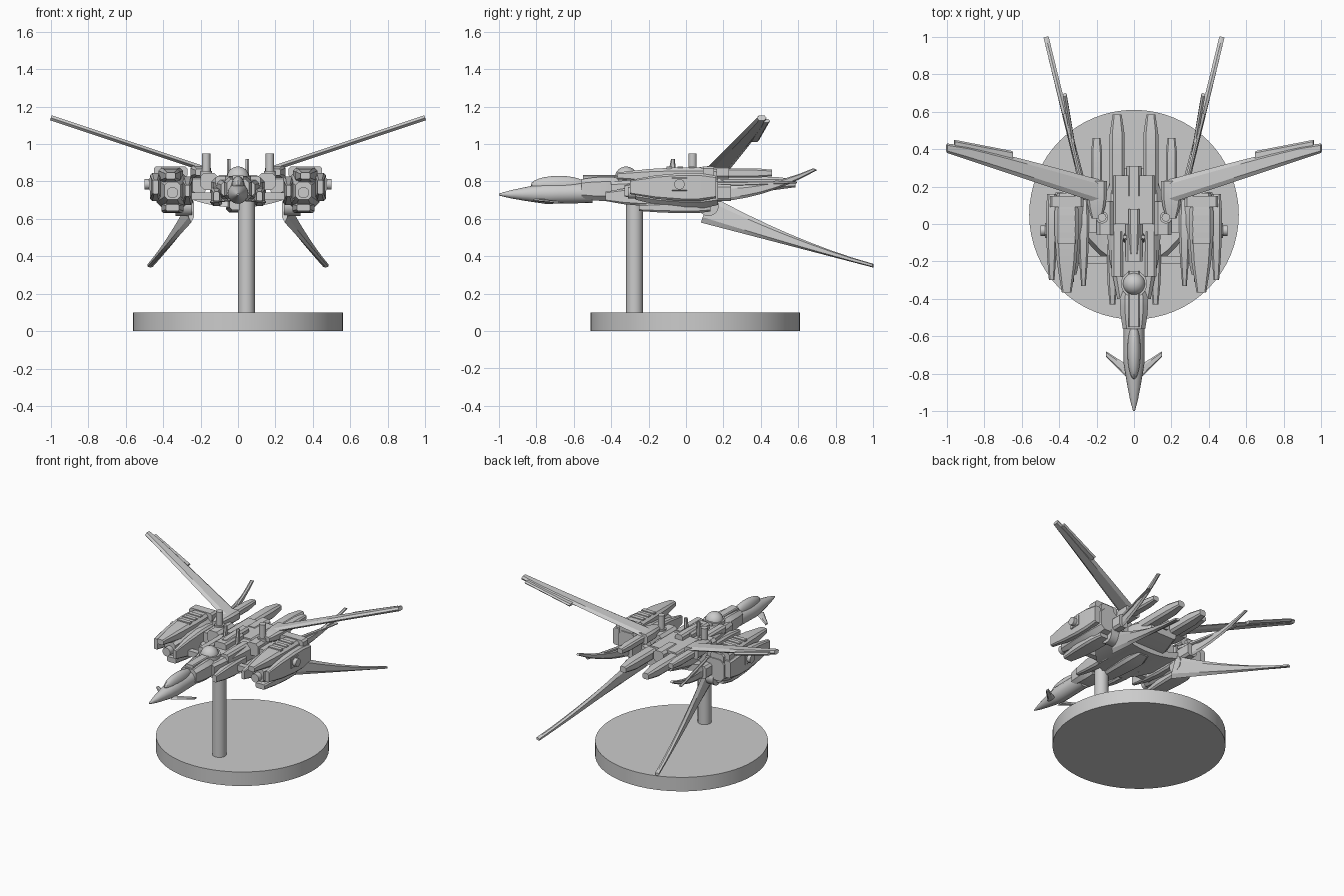
import bpy, bmesh, math
from mathutils import Matrix, Vector

default_cube = bpy.data.objects.get("Cube")
if default_cube:
    bpy.data.objects.remove(default_cube, do_unlink=True)

colour = (.6, .6, .6, 1)
grey = bpy.data.materials.new("model_grey")
grey.use_nodes = True
grey.diffuse_color = colour
grey.node_tree.nodes["Principled BSDF"].inputs["Base Color"].default_value = colour
parts = []


def finish(bm, name, paired=False):
    """Turn a bmesh into an object; paired parts are mirrored to the right."""
    bmesh.ops.recalc_face_normals(bm, faces=bm.faces)
    mesh = bpy.data.meshes.new(name)
    bm.to_mesh(mesh)
    bm.free()
    mesh.materials.append(grey)
    part = bpy.data.objects.new(name, mesh)
    bpy.context.collection.objects.link(part)
    if paired:
        mirror = part.modifiers.new("mirror", "MIRROR")
        mirror.use_axis[0] = True
    parts.append(part)


def skin(name, rings, paired=False):
    """Join matching rings of points into a capped solid."""
    bm = bmesh.new()
    loops = [[bm.verts.new(point) for point in ring] for ring in rings]
    for near, far in zip(loops, loops[1:]):
        for i in range(len(near)):
            bm.faces.new((near[i - 1], near[i], far[i], far[i - 1]))
    bm.faces.new(loops[0])
    bm.faces.new(loops[-1])
    finish(bm, name, paired)


def body(name, at, size, nose=1, tail=1, paired=False):
    """Chamfered armour block along y, narrowed at its nose and tail."""
    x, y, z = at
    width, length, height = size
    rings = []
    for along, scale in ((-.5, nose), (-.2, (nose + 2) / 3), (.1, 1), (.3, 1), (.5, tail)):
        w, h = width / 2 * scale, height / 2 * scale
        cut = min(w, h) * .4
        corners = []
        for sx, sz in ((-1, -1), (1, -1), (1, 1), (-1, 1)):
            side = (x + sx * w, y + along * length, z + sz * (h - cut))
            flat = (x + sx * (w - cut), y + along * length, z + sz * h)
            corners += [side, flat] if sx == sz else [flat, side]
        rings.append(corners)
    skin(name, rings, paired)


def blade(name, root, tip, root_chord, tip_chord, thick=.02, rise=1, ease=1):
    """Paired thin blade; rise bends its height and ease hollows its taper."""
    root, tip = Vector(root), Vector(tip)
    root_chord, tip_chord = Vector(root_chord), Vector(tip_chord)
    normal = root_chord.cross(tip - root).normalized() * thick / 2
    rings = []
    steps = 8
    for i in range(steps + 1):
        t = i / steps
        lead = root.lerp(tip, t)
        lead.z = root.z + (tip.z - root.z) * t ** rise
        chord = tip_chord.lerp(root_chord, (1 - t) ** ease)
        front, back = lead + chord * .2, lead + chord * .8
        rings.append([lead, front + normal, back + normal, lead + chord, back - normal, front - normal])
    skin(name, rings, paired=True)


def rod(name, at, radius, length, axis="Z", sides=24, paired=False):
    turns = {"X": Matrix.Rotation(math.pi / 2, 4, "Y"),
             "Y": Matrix.Rotation(math.pi / 2, 4, "X"),
             "Z": Matrix.Identity(4)}
    bm = bmesh.new()
    bmesh.ops.create_cone(bm, cap_ends=True, segments=sides, radius1=radius, radius2=radius,
                          depth=length, matrix=Matrix.Translation(at) @ turns[axis])
    finish(bm, name, paired)


def ball(name, at, size, paired=False):
    bm = bmesh.new()
    shape = Matrix.Translation(at) @ Matrix.Diagonal(size).to_4x4()
    bmesh.ops.create_uvsphere(bm, u_segments=20, v_segments=12, radius=1, matrix=shape)
    finish(bm, name, paired)


# Display stand
rod("stand_base", at=(0, .05, .05), radius=.56, length=.1, sides=64)
rod("stand_pole", at=(.045, -.275, .4), radius=.045, length=.6)

# Nose with a rounded taper, canopy and neck
nose_rings = []
for i in range(9):
    t = i / 8
    radius = .005 + .05 * min(1, 2 * t) ** .8
    middle = .73 + .01 * t
    angles = [math.tau * k / 16 for k in range(16)]
    nose_rings.append([(radius * math.cos(a), t / 2 - 1, middle + radius * math.sin(a)) for a in angles])
skin("nose", nose_rings)
ball("canopy", at=(0, -.68, .78), size=(.035, .15, .05))
body("neck", at=(0, -.46, .76), size=(.15, .2, .13), nose=.8, tail=.9)
body("neck_spine", at=(0, -.4, .82), size=(.06, .3, .03))
ball("sensor_dome", at=(0, -.32, .82), size=(.06, .06, .06))
rod("dome_collar", at=(0, -.32, .8), radius=.07, length=.06)

# Central hull, keel and rear deck
body("central_hull", at=(0, -.05, .76), size=(.3, .7, .13), nose=.6, tail=.7)
body("keel", at=(0, -.1, .68), size=(.13, .4, .09), nose=.7, tail=.6)
body("dorsal_spine", at=(0, -.1, .83), size=(.09, .2, .06))
body("dorsal_ridge", at=(0, -.04, .84), size=(.06, .24, .06), nose=.8)
body("rear_deck", at=(0, .13, .81), size=(.22, .26, .05))
body("tail_plate", at=(0, .23, .8), size=(.08, .16, .08))
body("rear_engine_block", at=(0, .2, .75), size=(.2, .14, .07), tail=.8)

# Curved shoulder plate joining the two engine arms
plate_rings = []
for i in range(-5, 6):
    x = i * .058
    bottom, front = .66 + .7 * x * x, 2.5 * x * x - .25
    top = bottom + .045
    plate_rings.append([(x, front, bottom), (x, .14, bottom), (x, .14, top), (x, front + .03, top)])
skin("shoulder_plate", plate_rings)

# Small parts either side of the hull
blade("canards", root=(.04, -.82, .7), tip=(.15, -.71, .69),
      root_chord=(0, .07, 0), tip_chord=(0, .03, 0), thick=.012)
body("forward_pods", at=(.115, -.27, .72), size=(.06, .32, .1), nose=.5, paired=True)
body("intakes", at=(.09, -.16, .8), size=(.06, .24, .06), paired=True)
body("shoulder_boxes", at=(.155, .03, .8), size=(.09, .18, .09), paired=True)
body("shoulder_struts", at=(.22, -.19, .72), size=(.18, .04, .04), paired=True)
body("arm_joints", at=(.25, .03, .77), size=(.15, .15, .08), paired=True)
rod("turret_posts", at=(.17, .035, .89), radius=.022, length=.12, paired=True)
rod("turret_feet", at=(.17, .035, .84), radius=.032, length=.03, paired=True)
blade("antennas", root=(.05, -.1, .82), tip=(.05, -.08, .92),
      root_chord=(0, .05, 0), tip_chord=(0, .02, 0))

# Tail booms
body("inner_tail_booms", at=(.09, .32, .79), size=(.08, .53, .07), tail=.6, paired=True)
body("outer_tail_booms", at=(.2, .26, .845), size=(.06, .4, .05), tail=.7, paired=True)

# Engine arms: overlapping armour with tapering noses
body("engine_arms", at=(.35, -.05, .75), size=(.17, .44, .19), nose=.5, tail=.8, paired=True)
body("upper_armour", at=(.36, -.1, .83), size=(.13, .53, .09), nose=.4, tail=.8, paired=True)
body("outer_armour", at=(.44, -.07, .77), size=(.06, .46, .15), nose=.5, tail=.8, paired=True)
body("inner_armour", at=(.27, -.1, .75), size=(.06, .46, .15), nose=.4, tail=.8, paired=True)
body("top_caps", at=(.36, .12, .85), size=(.18, .06, .06), paired=True)
body("lower_guns", at=(.35, -.06, .66), size=(.12, .38, .06), nose=.6, tail=.7, paired=True)
rod("engine_mouths", at=(.35, -.28, .74), radius=.03, length=.06, axis="Y", paired=True)
body("side_hatches", at=(.465, -.035, .785), size=(.02, .08, .07), paired=True)
rod("side_nubs", at=(.48, -.035, .785), radius=.028, length=.04, axis="X", paired=True)
for i in range(3):
    body(f"top_vents_{i}", at=(.36, i * .06 - .09, .87), size=(.1, .03, .02), paired=True)

# Swept upper wings with a trailing flap
body("wing_roots", at=(.2, .13, .85), size=(.11, .2, .07), nose=.5, paired=True)
blade("upper_wings", root=(.16, .1, .86), tip=(1, .38, 1.14),
      root_chord=(0, .13, 0), tip_chord=(0, .05, 0), thick=.028, ease=.6)
blade("wing_flaps", root=(.65, .34, 1.02), tip=(.96, .4, 1.125),
      root_chord=(0, .05, 0), tip_chord=(0, .05, 0))

# Hinged fins trailing behind the arms
rod("fin_hinges", at=(.29, .12, .67), radius=.055, length=.09, axis="X", paired=True)
body("fin_mounts", at=(.29, .17, .74), size=(.07, .14, .09), paired=True)
blade("long_lower_fins", root=(.25, .08, .58), tip=(.47, 1, .34),
      root_chord=(0, .06, .14), tip_chord=(0, 0, .02), thick=.028, ease=1.7)
blade("short_upper_fins", root=(.27, .1, .69), tip=(.37, .7, .86),
      root_chord=(0, 0, .1), tip_chord=(0, -.02, .01), rise=2)
blade("fin_spikes", root=(.26, .14, .77), tip=(.37, .59, .79),
      root_chord=(0, 0, .03), tip_chord=(0, 0, .01))

# Smooth the rounded parts while keeping hard edges
bpy.ops.object.select_all(action="DESELECT")
for part in parts:
    part.select_set(True)
bpy.context.view_layer.objects.active = parts[0]
bpy.ops.object.shade_smooth_by_angle(angle=math.radians(25))
